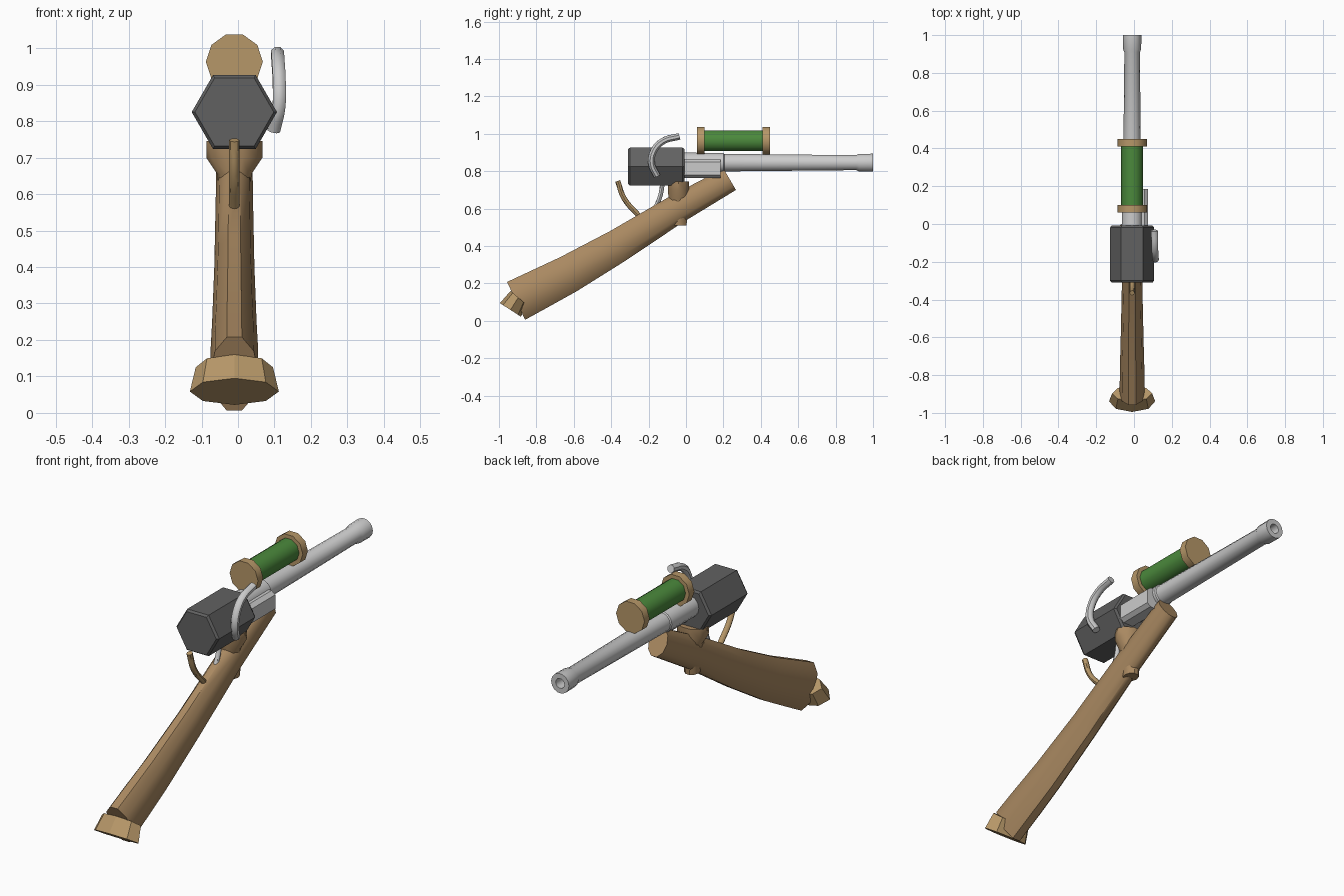
import bpy, bmesh, math
from mathutils import Vector

if "Cube" in bpy.data.objects:
    bpy.data.objects.remove(bpy.data.objects["Cube"])

CX = -0.01  # centre plane of the rifle


def material(name, rgb):
    m = bpy.data.materials.new(name)
    m.diffuse_color = (*rgb, 1)
    m.use_nodes = True
    m.node_tree.nodes["Principled BSDF"].inputs["Base Color"].default_value = m.diffuse_color
    return m


WOOD = material("wood", (0.40, 0.25, 0.12))
TAN = material("tan", (0.47, 0.31, 0.14))
GREEN = material("green", (0.07, 0.25, 0.045))
DARK = material("dark_metal", (0.12, 0.12, 0.12))


def ring(c, u, w, n, flat_top=False):
    """Polygon around c: half-width w along x, half-height vector u."""
    c, u = Vector(c), Vector(u)
    k = math.sin(math.tau / n * (n // 4)) if flat_top else 1
    return [c + Vector((w, 0, 0)) * math.cos(math.tau * i / n)
            + u * (math.sin(math.tau * i / n) / k) for i in range(n)]


def finish(ob, mat, angle):
    if mat:
        ob.data.materials.append(mat)
    bpy.ops.object.select_all(action='DESELECT')
    ob.select_set(True)
    bpy.context.view_layer.objects.active = ob
    if angle:
        bpy.ops.object.shade_smooth_by_angle(angle=math.radians(angle))
    return ob


def loft(name, rings, mat=None, angle=40):
    """Skin a list of rings and cap both ends."""
    bm = bmesh.new()
    vs = [[bm.verts.new(p) for p in r] for r in rings]
    n = len(vs[0])
    for a, b in zip(vs, vs[1:]):
        for i in range(n):
            j = (i + 1) % n
            bm.faces.new((a[i], a[j], b[j], b[i]))
    bm.faces.new(vs[0])
    bm.faces.new(vs[-1])
    bmesh.ops.recalc_face_normals(bm, faces=bm.faces[:])
    me = bpy.data.meshes.new(name)
    bm.to_mesh(me)
    bm.free()
    ob = bpy.data.objects.new(name, me)
    bpy.context.collection.objects.link(ob)
    return finish(ob, mat, angle)


def turned(name, z, profile, n, mat=None, angle=40):
    """Round part along y from (y, radius) pairs."""
    return loft(name, [ring((CX, y, z), (0, 0, r), r, n) for y, r in profile], mat, angle)


def tube(name, pts, r, mat=None):
    """Bent round rod through the points."""
    cu = bpy.data.curves.new(name, 'CURVE')
    cu.dimensions = '3D'
    cu.bevel_depth, cu.bevel_resolution = r, 2
    cu.resolution_u, cu.use_fill_caps = 5, True
    sp = cu.splines.new('BEZIER')
    sp.bezier_points.add(len(pts) - 1)
    for bp, p in zip(sp.bezier_points, pts):
        bp.co = p
        bp.handle_left_type = bp.handle_right_type = 'AUTO'
    ob = bpy.data.objects.new(name, cu)
    bpy.context.collection.objects.link(ob)
    finish(ob, mat, 0)
    bpy.ops.object.convert(target='MESH')
    return finish(bpy.context.object, None, 45)


# Stock: side-view top and bottom edge points with half-widths
stock = [((0.20, 0.815), (0.267, 0.70), 0.049),
         ((-0.096, 0.66), (-0.02, 0.525), 0.051),
         ((-0.406, 0.48), (-0.323, 0.322), 0.055),
         ((-0.674, 0.34), (-0.585, 0.158), 0.061),
         ((-0.82, 0.272), (-0.72, 0.083), 0.065),
         ((-0.957, 0.208), (-0.86, 0.006), 0.066)]
rings = []
for t, b, w in stock:
    t, b = Vector((CX, *t)), Vector((CX, *b))
    rings.append(ring((t + b) / 2, (t - b) / 2, w, 10, True))
loft("stock", rings, WOOD, 50)

# Octagonal butt plate
plate = []
for t, b, w in [((-0.995, 0.095), (-0.882, 0.022), 0.122), ((-0.938, 0.160), (-0.856, 0.09), 0.106)]:
    t, b = Vector((CX, *t)), Vector((CX, *b))
    plate.append(ring((t + b) / 2, (t - b) / 2, w, 8))
loft("butt_plate", plate, TAN, 0)

# Mount joining stock and receiver
loft("stock_mount", [ring((CX, y, z), (0, r, 0), w, 10) for y, z, r, w in
                     [(-0.04, 0.745, 0.06, 0.077), (-0.04, 0.70, 0.06, 0.077),
                      (-0.04, 0.655, 0.056, 0.047), (-0.035, 0.51, 0.04, 0.035)]], WOOD)

# Hexagonal receiver with chamfered ends
turned("receiver", 0.825, [(-0.31, 0.108), (-0.299, 0.117), (-0.019, 0.117), (-0.008, 0.108)], 6, DARK, 0)

# Barrel with hollow muzzle
turned("barrel", 0.846, [(-0.02, 0.055), (0.20, 0.053), (0.205, 0.048), (0.91, 0.041), (0.925, 0.048),
                         (1.0, 0.049), (1.0, 0.024), (0.80, 0.024)], 14)

# Side rail beside the barrel
loft("side_rail", [[Vector((x, y, z)) for x, z in
                    [(0.0, 0.765), (0.055, 0.765), (0.075, 0.78), (0.075, 0.85), (0.055, 0.866), (0.0, 0.866)]]
                   for y in (-0.02, 0.185)], None, 0)

# Scope tube and its two end caps
turned("scope_tube", 0.963, [(0.08, 0.058), (0.43, 0.058)], 10, GREEN)
for label, y in (("rear", 0.06), ("front", 0.41)):
    turned(f"scope_cap_{label}", 0.963, [(y, 0.078), (y + 0.04, 0.078)], 10, TAN)

# Bolt handle, trigger and rear hook
tube("bolt_handle", [(0.098, -0.155, 0.775), (0.112, -0.184, 0.84), (0.113, -0.174, 0.905),
                     (0.110, -0.125, 0.96), (0.108, -0.035, 0.987)], 0.019)
tube("trigger", [(CX, -0.125, 0.74), (CX, -0.137, 0.67), (CX, -0.16, 0.61)], 0.012)
tube("rear_hook", [(CX, -0.365, 0.748), (CX, -0.331, 0.655), (CX, -0.25, 0.56)], 0.014, TAN)
